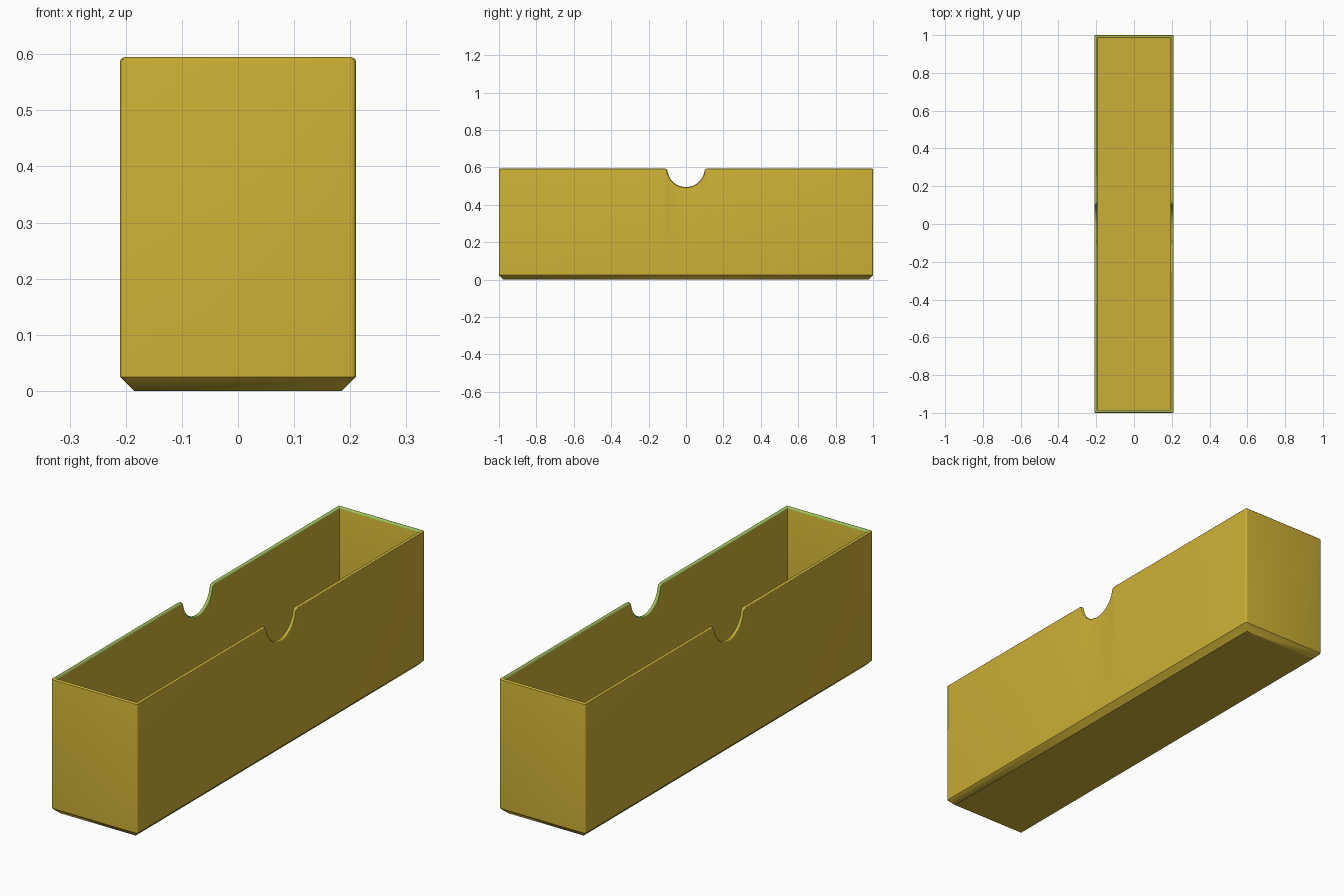
import bpy, bmesh
from math import sin, cos, pi, acos, sqrt
from mathutils import Vector

cube = bpy.data.objects.get("Cube")
if cube:
    bpy.data.objects.remove(cube, do_unlink=True)


def make_material(name, colour):
    mat = bpy.data.materials.new(name)
    mat.use_nodes = True
    mat.diffuse_color = (*colour, 1)
    mat.node_tree.nodes["Principled BSDF"].inputs["Base Color"].default_value = (*colour, 1)
    return mat


yellow = make_material("mustard yellow", (0.60, 0.43, 0.035))
green = make_material("rim green", (0.36, 0.56, 0.12))

# Tray dimensions
HX, HY, TOP = 0.21, 1.0, 0.595
WALL, CHAMFER, ROUND = 0.016, 0.025, 0.008
NOTCH, FILLET = 0.1, 0.02
STEPS = 6


def notch_half():
    """Half of the finger notch as (y, z, rim direction), from shoulder to bottom."""
    reach = NOTCH + FILLET
    cy, cz = sqrt(reach ** 2 - FILLET ** 2), TOP - FILLET
    swing = acos(FILLET / reach)
    points = []
    for i in range(STEPS + 1):
        a = swing * i / STEPS
        d = Vector((-sin(a), cos(a)))
        points.append((cy + FILLET * d.x, cz + FILLET * d.y, d))
    for i in range(1, 2 * STEPS + 1):
        a = pi / 2 - swing + (swing * i) / (2 * STEPS)
        d = Vector((-cos(a), sin(a)))
        points.append((-NOTCH * d.x, TOP - NOTCH * d.y, d))
    return points


def side_path():
    """Notch along the +x wall, running from -y to +y."""
    half = notch_half()
    mirrored = [(-y, z, Vector((-d.x, d.y))) for y, z, d in half]
    return mirrored + half[-2::-1]


def corner(sx, sy, start):
    """Small rounded upright corner, turning a quarter anticlockwise."""
    up = Vector((0, 1))
    return [(sx * (HX - ROUND) + ROUND * cos(start + pi / 2 * i / 4),
             sy * (HY - ROUND) + ROUND * sin(start + pi / 2 * i / 4), TOP, up)
            for i in range(5)]


# Outline of the tray: x, y, rim height, rim direction in the wall plane
side = side_path()
path = [(HX, y, z, d) for y, z, d in side]
path += corner(1, 1, 0) + corner(-1, 1, pi / 2)
path += [(-HX, -y, z, Vector((-d.x, d.y))) for y, z, d in side]
path += corner(-1, -1, pi) + corner(1, -1, 3 * pi / 2)


def clamp(v, limit):
    return max(-limit, min(limit, v))


def ring(bm, inset, z=None, drop=0.0):
    """One loop round the tray, at a fixed height or following the rim."""
    verts = []
    for x, y, top, d in path:
        py = y if z is not None else y - d.x * drop
        pz = z if z is not None else top - d.y * drop
        verts.append(bm.verts.new((clamp(x, HX - inset), clamp(py, HY - inset), pz)))
    return verts


# Shell lofted from the base, over the rounded rim, down to the floor
bm = bmesh.new()
rings = [ring(bm, CHAMFER, 0), ring(bm, 0, CHAMFER)]
angles = [pi / 2 * i / 3 for i in range(4)]
rings += [ring(bm, ROUND * (1 - cos(a)), drop=ROUND * (1 - sin(a))) for a in angles]
inner = WALL - ROUND
rings += [ring(bm, WALL - inner * (1 - sin(a)), drop=inner * (1 - cos(a))) for a in angles[1:]]
rings.append(ring(bm, WALL, CHAMFER))

for level, (low, high) in enumerate(zip(rings, rings[1:])):
    for i in range(len(path)):
        j = (i + 1) % len(path)
        face = bm.faces.new((low[i], low[j], high[j], high[i]))
        face.material_index = 1 if 5 <= level <= 7 else 0

bm.faces.new(list(reversed(rings[0])))
bm.faces.new(rings[-1])
bmesh.ops.remove_doubles(bm, verts=bm.verts, dist=0.00005)
bmesh.ops.recalc_face_normals(bm, faces=bm.faces)

mesh = bpy.data.meshes.new("tray")
bm.to_mesh(mesh)
bm.free()
mesh.materials.append(yellow)
mesh.materials.append(green)
tray = bpy.data.objects.new("tray", mesh)
bpy.context.collection.objects.link(tray)

bpy.ops.object.select_all(action='DESELECT')
tray.select_set(True)
bpy.context.view_layer.objects.active = tray
bpy.ops.object.shade_smooth_by_angle(angle=pi / 6)
